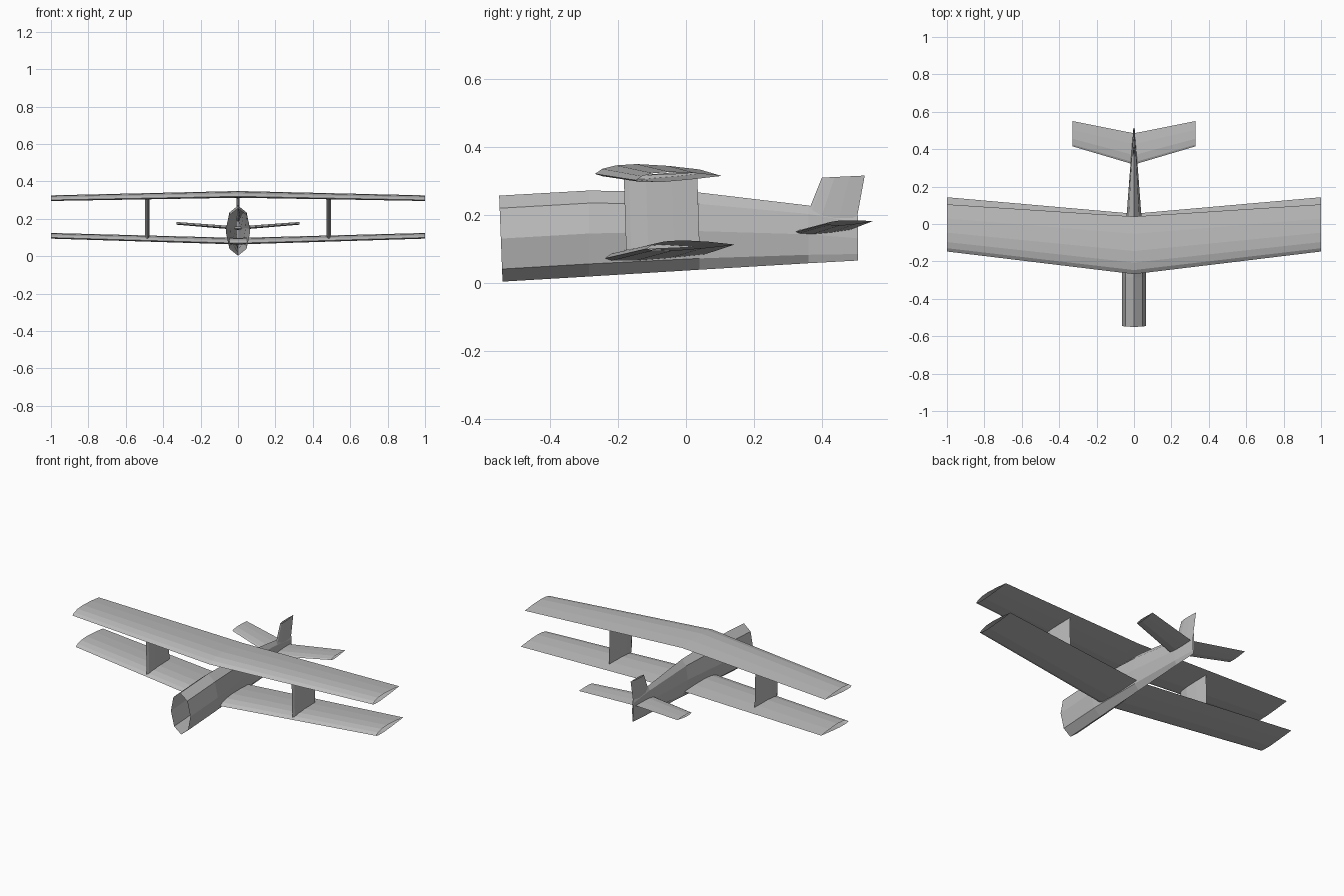
import bpy
import math
from mathutils import Vector

if "Cube" in bpy.data.objects:
    bpy.data.objects.remove(bpy.data.objects["Cube"], do_unlink=True)

grey = bpy.data.materials.new("plain_grey")
grey.use_nodes = True
colour = (0.5, 0.5, 0.5, 1)
grey.diffuse_color = colour
grey.node_tree.nodes["Principled BSDF"].inputs["Base Color"].default_value = colour

# Unit sections running trailing edge > top > leading edge > bottom
CAMBERED = [(1, 0), (.7, .047), (.4, .077), (.2, .073), (.07, .045), (0, 0),
            (.07, -.025), (.3, -.036), (.65, -.022)]
SYMMETRIC = [(1, 0), (.65, .036), (.3, .054), (.07, .03), (0, 0),
             (.07, -.03), (.3, -.054), (.65, -.036)]


def loft(name, rings):
    """Join matching rings of points into an open thin shell."""
    n = len(rings[0])
    verts = [p for ring in rings for p in ring]
    faces = [(r * n + i, r * n + (i + 1) % n, (r + 1) * n + (i + 1) % n, (r + 1) * n + i)
             for r in range(len(rings) - 1) for i in range(n)]
    mesh = bpy.data.meshes.new(name)
    mesh.from_pydata(verts, [], faces)
    mesh.materials.append(grey)
    obj = bpy.data.objects.new(name, mesh)
    bpy.context.collection.objects.link(obj)
    return obj


def foil(section, lead, trail, normal):
    """Place a section between its leading and trailing points."""
    lead, trail, normal = Vector(lead), Vector(trail), Vector(normal)
    chord = (trail - lead).length
    return [lead.lerp(trail, u) + normal * (v * chord) for u, v in section]


def wing(name, section, span, root, tip):
    """Both halves of a swept surface; root and tip are (lead y, z, trail y, z)."""
    rings = []
    for x, (ly, lz, ty, tz) in ((-span, tip), (0, root), (span, tip)):
        rings.append(foil(section, (x, ly, lz), (x, ty, tz), (0, 0, 1)))
    return loft(name, rings)


# Wings and tailplane
wing("upper_wing", CAMBERED, 1, (-.268, .32, .04, .333), (-.147, .301, .105, .314))
wing("lower_wing", CAMBERED, 1, (-.244, .07, .055, .083), (-.115, .1, .143, .112))
wing("tailplane", SYMMETRIC, .328, (.318, .148, .485, .156), (.415, .174, .55, .181))

# Tail fin
loft("tail_fin", [foil(SYMMETRIC, (0, .352, .19), (0, .503, .19), (1, 0, 0)),
                  foil(SYMMETRIC, (0, .4, .309), (0, .526, .315), (1, 0, 0))])

# Wing struts
for side, label in ((1, "left"), (-1, "right")):
    x = side * .485
    loft(label + "_wing_strut",
         [foil(SYMMETRIC, (x, -.176, .096), (x, .04, .105), (1, 0, 0)),
          foil(SYMMETRIC, (x, -.183, .314), (x, .033, .323), (1, 0, 0))])

# Fuselage: eight-sided stations of (y, half width, bottom, top)
stations = [(-.545, .065, .003, .256), (-.285, .065, .018, .271),
            (.04, .04, .038, .265), (.36, .016, .057, .227), (.506, .004, .065, .196)]
rings = []
for i, (y, width, low, high) in enumerate(stations):
    ring = []
    for k in range(8):
        a = math.tau * k / 8
        lean = -.005 * math.cos(a) if i == 0 else 0
        ring.append((width * math.sin(a), y + lean,
                     (low + high) / 2 + (high - low) / 2 * math.cos(a)))
    rings.append(ring)
loft("fuselage", rings)

# Consistent outward-facing normals
import bmesh
for obj in bpy.context.collection.objects:
    if obj.type == "MESH" and grey.name in obj.data.materials:
        bm = bmesh.new()
        bm.from_mesh(obj.data)
        bmesh.ops.recalc_face_normals(bm, faces=bm.faces)
        bm.to_mesh(obj.data)
        bm.free()
